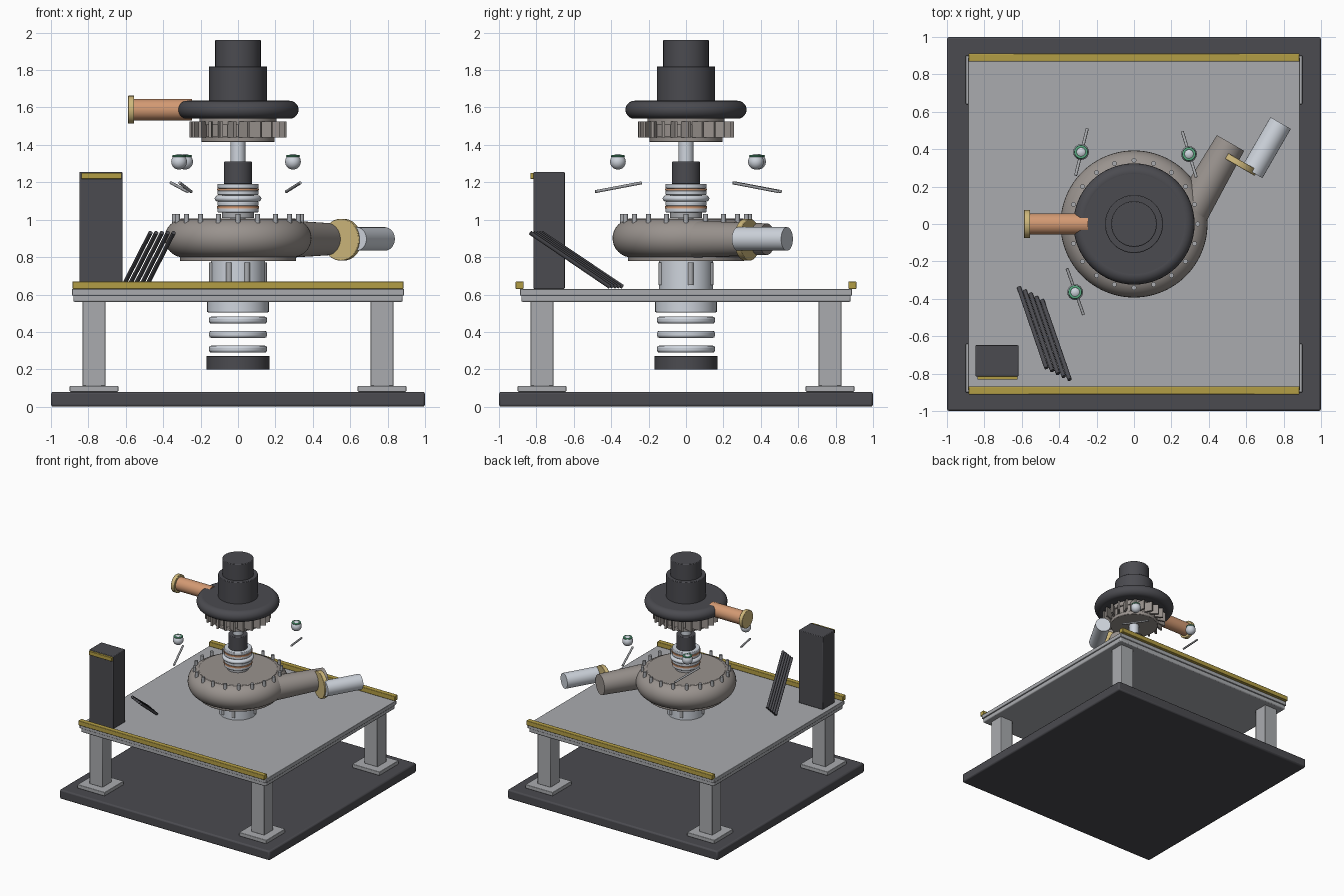
import bpy, bmesh, math
from mathutils import Vector

if "Cube" in bpy.data.objects:
    bpy.data.objects.remove(bpy.data.objects["Cube"])


def mat(name, *c):
    m = bpy.data.materials.new(name)
    m.diffuse_color = (*c, 1)
    m.use_nodes = True
    m.node_tree.nodes["Principled BSDF"].inputs["Base Color"].default_value = m.diffuse_color
    return m


DARK = mat("dark_paint", 0.07, 0.07, 0.08)
STEEL = mat("steel", 0.40, 0.41, 0.43)
PALE = mat("pale_steel", 0.62, 0.66, 0.72)
CAST = mat("cast_metal", 0.32, 0.29, 0.27)
YELLOW = mat("safety_yellow", 0.45, 0.34, 0.06)
BRASS = mat("brass", 0.62, 0.48, 0.20)
COPPER = mat("copper", 0.65, 0.32, 0.17)
GREEN = mat("green", 0.10, 0.40, 0.22)


def finish(name, bm, m, bevel=0):
    bmesh.ops.recalc_face_normals(bm, faces=bm.faces)
    me = bpy.data.meshes.new(name)
    bm.to_mesh(me)
    bm.free()
    ob = bpy.data.objects.new(name, me)
    bpy.context.collection.objects.link(ob)
    me.materials.append(m)
    if bevel:
        b = ob.modifiers.new("bevel", "BEVEL")
        b.width, b.segments, b.limit_method = bevel, 2, "ANGLE"
    bpy.ops.object.select_all(action="DESELECT")
    ob.select_set(True)
    bpy.context.view_layer.objects.active = ob
    bpy.ops.object.shade_smooth_by_angle(angle=math.radians(35))
    return ob


def box(name, lo, hi, m, bevel=0.004):
    lo, hi = Vector(lo), Vector(hi)
    bm = bmesh.new()
    bmesh.ops.create_cube(bm, size=1)
    for v in bm.verts:
        v.co = Vector(c * s for c, s in zip(v.co, hi - lo)) + (lo + hi) / 2
    return finish(name, bm, m, bevel)


def rod(name, a, b, r, m, r2=None, n=32, bevel=0):
    a, b = Vector(a), Vector(b)
    bm = bmesh.new()
    bmesh.ops.create_cone(bm, cap_ends=True, segments=n, radius1=r,
                          radius2=r if r2 is None else r2, depth=(b - a).length)
    q = (b - a).to_track_quat("Z", "Y")
    for v in bm.verts:
        v.co = q @ v.co + (a + b) / 2
    return finish(name, bm, m, bevel)


def disc(name, r, z0, z1, m, bevel=0.004):
    return rod(name, (0, 0, z0), (0, 0, z1), r, m, n=64, bevel=bevel)


def ring(name, R, rr, rz, z, m, n=64, k=20):
    # closed elliptical section spun about the z axis
    bm = bmesh.new()
    rows = []
    for i in range(n):
        a = math.tau * i / n
        row = []
        for j in range(k):
            t = math.tau * j / k
            r = R + rr * math.cos(t)
            row.append(bm.verts.new((r * math.cos(a), r * math.sin(a), z + rz * math.sin(t))))
        rows.append(row)
    for i in range(n):
        for j in range(k):
            p, q = rows[i], rows[(i + 1) % n]
            bm.faces.new((p[j], q[j], q[(j + 1) % k], p[(j + 1) % k]))
    return finish(name, bm, m)


# base, legs and deck
box("base_plate", (-1, -1, 0), (1, 1, 0.08), DARK, 0.012)
for sx in (-1, 1):
    for sy in (-1, 1):
        x, y = 0.77 * sx, 0.77 * sy
        box("leg_foot", (x - .13, y - .13, .08), (x + .13, y + .13, .112), STEEL)
        box("leg", (x - .062, y - .062, .11), (x + .062, y + .062, .57), STEEL)
box("deck_lower", (-.88, -.88, .56), (.88, .88, .60), STEEL, 0.008)
box("deck_top", (-.888, -.888, .595), (.888, .888, .63), STEEL)
for s in (-1, 1):
    box("edge_rail", (-.885, .89 * s - .021, .63), (.885, .89 * s + .021, .67), YELLOW)

# control cabinet and leaning rods
box("cabinet", (-.848, -.815, .63), (-.618, -.648, 1.255), DARK, 0.005)
box("cabinet_strip", (-.838, -.832, 1.218), (-.622, -.812, 1.25), YELLOW, 0.002)
for i in range(5):
    d = 0.031 * i
    rod("spare_rod", (-.615 + d, -.34 - d * .55, .642),
        (-.468 + d, -.77 - d * .5, .93), 0.0115, DARK, n=16)

# lower stack hanging below the deck
disc("lower_collar", 0.165, 0.505, 0.565, PALE)
for z in (0.308, 0.387, 0.463):
    disc("stack_ring", 0.155, z - .019, z + .019, PALE, 0.012)
disc("lower_cap", 0.168, 0.198, 0.272, DARK)

# pump pedestal
disc("pedestal", 0.145, 0.62, 0.79, PALE)
for deg in (-110, -70, 10, 70, 110, 190):
    a = math.radians(deg)
    p = Vector((math.cos(a), math.sin(a), 0)) * 0.14
    rod("pedestal_rib", p + Vector((0, 0, .65)), p + Vector((0, 0, .77)), 0.016, STEEL, n=16)

# volute casing
ring("volute", 0.285, 0.108, 0.104, 0.901, CAST, 96, 32)
disc("volute_bottom_plate", 0.31, 0.778, 0.82, CAST)
disc("volute_lid", 0.31, 0.96, 1.006, CAST)
for i in range(20):
    a = math.tau * i / 20
    x, y = 0.34 * math.cos(a), 0.34 * math.sin(a)
    rod("casing_bolt", (x, y, .965), (x, y, 1.03), 0.013, STEEL, n=12)

# outlet, flange and discharge pipe
u = Vector((0.5, 0.866, 0))
end = Vector((0.516, 0.433, 0.896))
rod("volute_outlet", end - u * 0.5, end, 0.1, CAST, 0.084, 48)
f = Vector((0.557, 0.328, 0.893))
rod("outlet_flange", f - u * .017, f + u * .017, 0.112, BRASS, n=48, bevel=0.003)
rod("discharge_pipe", (0.632, 0.277, 0.897), (0.784, 0.54, 0.897), 0.063, PALE, n=48)

# shaft and seal stack
disc("shaft", 0.04, 0.98, 1.46, PALE, 0)
disc("shaft_sleeve", 0.076, 1.19, 1.31, DARK)
disc("seal_lower", 0.085, 1.01, 1.19, STEEL, 0)
for z in (1.05, 1.085, 1.145, 1.18):
    disc("seal_plate", 0.109, z - .012, z + .012, PALE, 0.004)
for z in (1.066, 1.161):
    disc("seal_gasket", 0.112, z - .006, z + .006, COPPER, 0)
ring("seal_ring", 0.105, 0.02, 0.017, 1.113, PALE, 48, 16)

# impeller with angled vanes
disc("impeller_plate", 0.195, 1.415, 1.445, CAST)
disc("impeller_hub", 0.19, 1.44, 1.51, CAST, 0)
disc("impeller_shroud", 0.205, 1.505, 1.548, CAST)
for i in range(22):
    a = math.tau * i / 22
    v = box("impeller_vane", (-.035, -.008, -.042), (.035, .008, .042), CAST, 0)
    v.location = (0.225 * math.cos(a), 0.225 * math.sin(a), 1.482)
    v.rotation_euler.z = a + math.radians(35)

# drive head
ring("motor_rim", 0.275, 0.049, 0.048, 1.588, DARK)
disc("motor_flange", 0.285, 1.542, 1.635, DARK)
disc("motor_body", 0.155, 1.63, 1.82, DARK)
disc("motor_top", 0.122, 1.81, 1.96, DARK)

# copper inlet
rod("inlet_pipe", (-.57, 0, 1.588), (-.245, 0, 1.588), 0.057, COPPER, n=48)
rod("inlet_flange", (-.588, 0, 1.588), (-.555, 0, 1.588), 0.075, BRASS, n=48, bevel=0.003)

# floating sensor balls with green collars, and loose pins
for x, y in ((-.283, .385), (.294, .374), (-.315, -.364)):
    bm = bmesh.new()
    bmesh.ops.create_uvsphere(bm, u_segments=32, v_segments=16, radius=0.042)
    bmesh.ops.translate(bm, verts=bm.verts, vec=(x, y, 1.31))
    finish("sensor_ball", bm, PALE)
    g = ring("sensor_collar", 0.029, 0.008, 0.007, 1.34, GREEN, 32, 10)
    g.location = (x, y, 0)
for a, b in (((-.25, .51, 1.15), (-.312, .26, 1.197)),
             ((.258, .495, 1.15), (.333, .25, 1.197)),
             ((-.27, -.485, 1.15), (-.358, -.238, 1.197))):
    rod("loose_pin", a, b, 0.008, STEEL, n=12)
